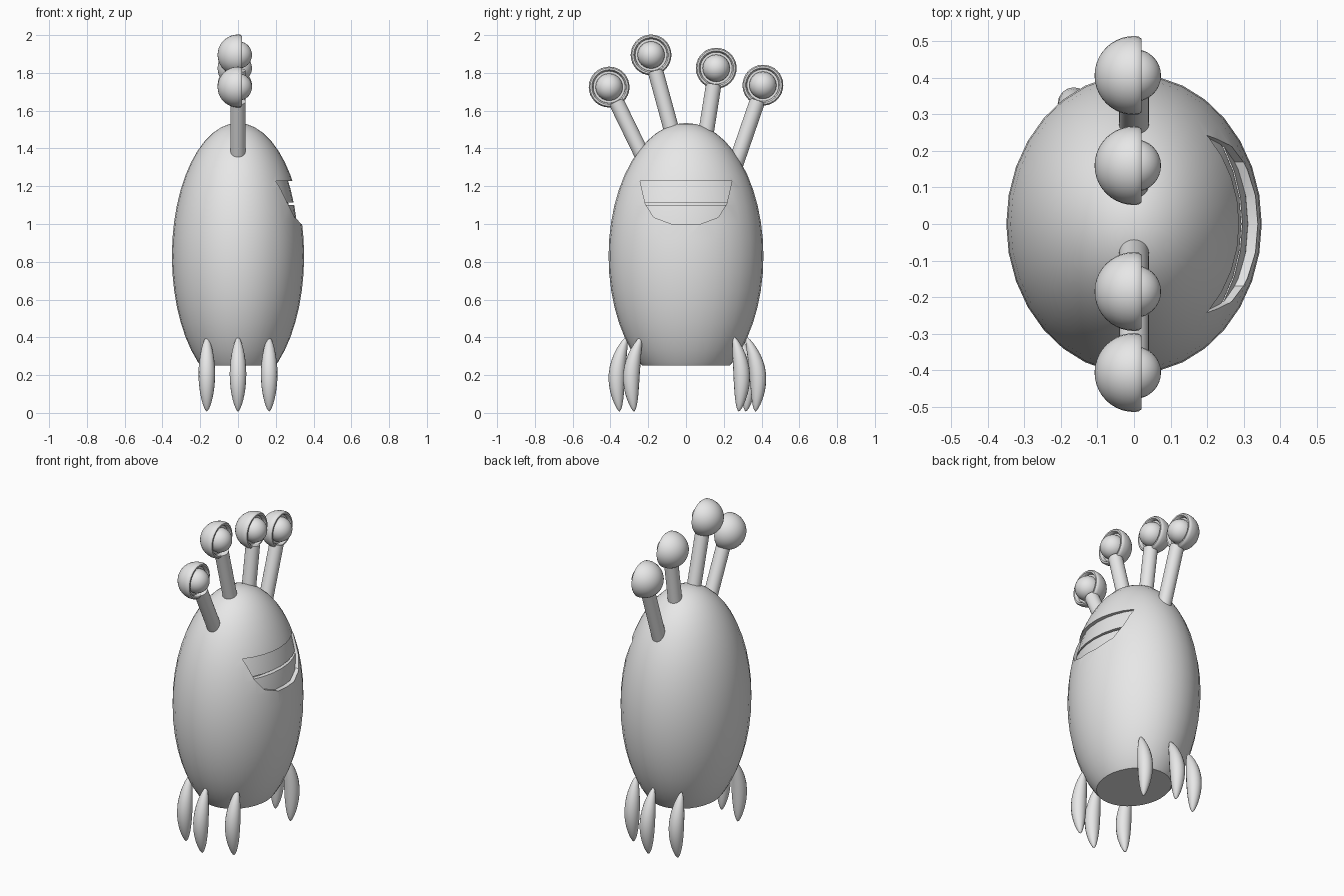
import bpy, bmesh
from math import pi, sin, cos, radians
from mathutils import Vector, Matrix

cube = bpy.data.objects.get("Cube")
if cube:
    bpy.data.objects.remove(cube, do_unlink=True)

grey = bpy.data.materials.new("plain grey")
grey.use_nodes = True
grey.diffuse_color = (0.8, 0.8, 0.8, 1)
grey.node_tree.nodes["Principled BSDF"].inputs["Base Color"].default_value = (0.8, 0.8, 0.8, 1)

BODY_R = (0.35, 0.41, 0.705)
BODY_Z = 0.83


def make(name, bm):
    bmesh.ops.recalc_face_normals(bm, faces=bm.faces)
    me = bpy.data.meshes.new(name)
    bm.to_mesh(me)
    bm.free()
    me.materials.append(grey)
    ob = bpy.data.objects.new(name, me)
    bpy.context.collection.objects.link(ob)
    return ob


def smooth(ob, angle=35):
    bpy.ops.object.select_all(action='DESELECT')
    ob.select_set(True)
    bpy.context.view_layer.objects.active = ob
    bpy.ops.object.shade_smooth_by_angle(angle=radians(angle))


def slice_off(bm, co, no):
    """Cut away everything on the side the normal points to and cap the hole."""
    geom = bm.verts[:] + bm.edges[:] + bm.faces[:]
    cut = bmesh.ops.bisect_plane(bm, geom=geom, plane_co=co, plane_no=no, clear_outer=True)
    edges = [e for e in cut["geom_cut"] if isinstance(e, bmesh.types.BMEdge)]
    bmesh.ops.contextual_create(bm, geom=edges)


def ellipsoid(depth=1.0):
    """Body shape, with its x radius scaled by depth."""
    bm = bmesh.new()
    bmesh.ops.create_uvsphere(bm, u_segments=32, v_segments=24, radius=1)
    bmesh.ops.scale(bm, vec=(BODY_R[0] * depth, BODY_R[1], BODY_R[2]), verts=bm.verts)
    bmesh.ops.translate(bm, vec=(0, 0, BODY_Z), verts=bm.verts)
    return bm


def subtract(ob, cutter):
    mod = ob.modifiers.new("cut", 'BOOLEAN')
    mod.operation = 'DIFFERENCE'
    mod.solver = 'EXACT'
    mod.object = cutter
    dg = bpy.context.evaluated_depsgraph_get()
    ob.data = bpy.data.meshes.new_from_object(ob.evaluated_get(dg))
    ob.modifiers.clear()
    bpy.data.objects.remove(cutter, do_unlink=True)


def tube(bm, centres, radii, axes, sides=16):
    """Skin circles of the given radii, each lying in the plane of two axes."""
    u, v = axes
    rings = []
    for c, r in zip(centres, radii):
        rings.append([bm.verts.new(c + (u * cos(a) + v * sin(a)) * r)
                      for a in (2 * pi * i / sides for i in range(sides))])
    for a, b in zip(rings, rings[1:]):
        for i in range(sides):
            j = (i + 1) % sides
            bm.faces.new((a[i], a[j], b[j], b[i]))
    bm.faces.new(rings[0])
    bm.faces.new(rings[-1])


# Body: egg with a flat base and a recessed mouth
bm = ellipsoid()
slice_off(bm, (0, 0, 0.25), (0, 0, -1))
body = make("body", bm)

half = [(0.075, 1.0), (0.17, 1.035), (0.215, 1.105), (0.243, 1.228)]
outline = half + [(-y, z) for y, z in reversed(half)]
bm = bmesh.new()
face = bm.faces.new([bm.verts.new((0.05, y, z)) for y, z in outline])
ext = bmesh.ops.extrude_face_region(bm, geom=[face])
bmesh.ops.translate(bm, vec=(0.5, 0, 0),
                    verts=[v for v in ext["geom"] if isinstance(v, bmesh.types.BMVert)])
mouth_cutter = make("mouth_cutter", bm)
mouth_cutter.hide_render = True
subtract(mouth_cutter, make("mouth_floor", ellipsoid(0.83)))
subtract(body, mouth_cutter)
smooth(body, 30)

# Teeth: curved slabs standing in the mouth
for name, low, high in (("upper_teeth", 1.115, 1.25), ("lower_teeth", 0.97, 1.10)):
    bm = ellipsoid(0.92)
    slice_off(bm, (0, 0, low), (0, 0, -1))
    slice_off(bm, (0, 0, high), (0, 0, 1))
    slice_off(bm, (0.1, 0, 0), (-1, 0, 0))
    smooth(make(name, bm))

# Eyes on stalks: (eye y, eye z, stalk root y, stalk root z)
EYES = [(-0.407, 1.725, -0.20, 1.30), (-0.185, 1.895, -0.05, 1.40),
        (0.16, 1.825, 0.09, 1.38), (0.407, 1.735, 0.24, 1.25)]
X, Y, Z = Vector((1, 0, 0)), Vector((0, 1, 0)), Vector((0, 0, 1))
for n, (ey, ez, ry, rz) in enumerate(EYES, 1):
    eye, root = Vector((0, ey, ez)), Vector((0, ry, rz))

    # stalk ends just inside the eyeball
    up = (eye - root).normalized()
    bm = bmesh.new()
    tube(bm, [root, eye - up * 0.085], [0.041, 0.041], (X, up.cross(X)), 24)
    smooth(make(f"eye_stalk_{n}", bm))

    # eyeball: half sphere with a rounded rim around a shallow socket
    profile = [(-0.108 * cos(t), 0.108 * sin(t))
               for t in (pi / 2 * (i + 0.1) / 10.1 for i in range(11))]
    profile += [(0.012, 0.107), (0.02, 0.101), (0.02, 0.092), (0.012, 0.086), (0, 0.084)]
    bm = bmesh.new()
    tube(bm, [eye + X * x for x, r in profile], [r for x, r in profile], (Y, Z), 32)
    smooth(make(f"eyeball_{n}", bm), 50)

    # pupil
    bm = bmesh.new()
    bmesh.ops.create_uvsphere(bm, u_segments=24, v_segments=16, radius=0.072,
                              matrix=Matrix.Translation(eye + X * 0.002)
                              @ Matrix.Rotation(pi / 2, 4, 'Y'))
    smooth(make(f"pupil_{n}", bm))

# Legs: curved claws, (x, foot y, top y)
LEGS = [("front_middle_leg", 0, -0.352, -0.315), ("front_left_leg", 0.165, -0.275, -0.24),
        ("front_right_leg", -0.165, -0.275, -0.24), ("back_middle_leg", 0, 0.368, 0.32),
        ("back_left_leg", 0.165, 0.28, 0.255), ("back_right_leg", -0.165, 0.317, 0.28)]
for name, x, foot, top in LEGS:
    side = 1 if foot > 0 else -1
    steps = [(1 - cos(pi * (i + 0.3) / 16.6)) / 2 for i in range(17)]
    centres = [Vector((x, foot + (top - foot) * t ** 3 + side * 0.018 * sin(pi * t),
                       0.008 + 0.395 * t)) for t in steps]
    radii = [0.044 * sin(pi * t) ** 0.6 for t in steps]
    bm = bmesh.new()
    tube(bm, centres, radii, (X, Y))
    smooth(make(name, bm), 60)
